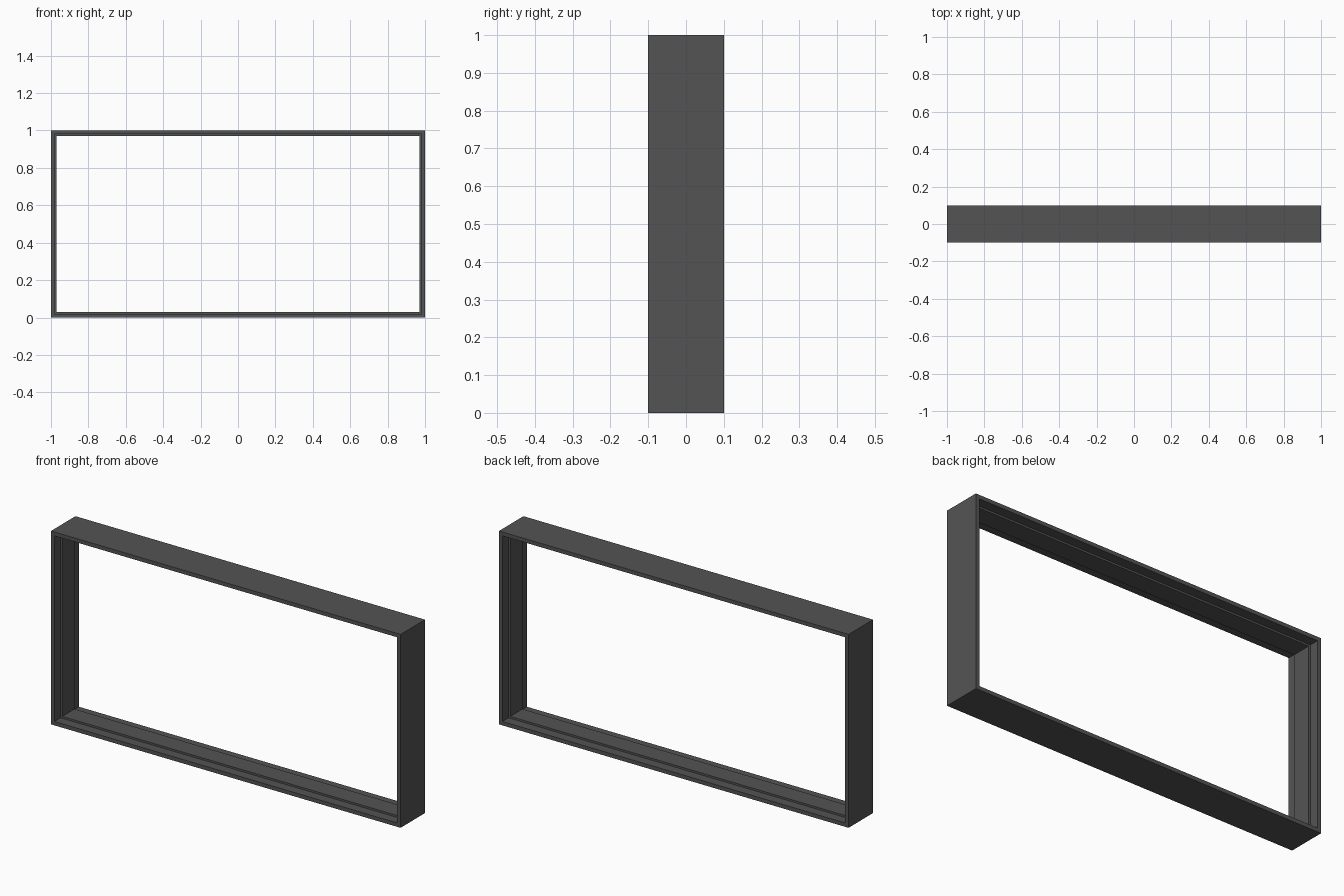
import bpy
import bmesh

if "Cube" in bpy.data.objects:
    bpy.data.objects.remove(bpy.data.objects["Cube"])

# One dark grey finish
mat = bpy.data.materials.new("dark grey")
mat.diffuse_color = (0.088, 0.088, 0.088, 1)
mat.use_nodes = True
mat.node_tree.nodes["Principled BSDF"].inputs["Base Color"].default_value = mat.diffuse_color

# Cross-section as (thickness inward, depth): thin edges, raised stop in the middle
PROFILE = [(0, -0.1), (0.02, -0.1), (0.02, -0.05), (0.03, -0.05),
           (0.03, 0.05), (0.02, 0.05), (0.02, 0.1), (0, 0.1)]
CORNERS = [(-1, 0), (1, 0), (1, 1), (-1, 1)]


def swept_frame(name):
    """Sweep the profile around the rectangle with mitred corners."""
    bm = bmesh.new()
    rings = []
    for x, z in CORNERS:
        sx = -1 if x > 0 else 1
        sz = -1 if z > 0.5 else 1
        rings.append([bm.verts.new((x + sx * t, y, z + sz * t)) for t, y in PROFILE])
    n = len(PROFILE)
    for i in range(4):
        a, b = rings[i], rings[(i + 1) % 4]
        for j in range(n):
            k = (j + 1) % n
            bm.faces.new((a[j], b[j], b[k], a[k]))
    bmesh.ops.recalc_face_normals(bm, faces=bm.faces)
    mesh = bpy.data.meshes.new(name)
    bm.to_mesh(mesh)
    bm.free()
    mesh.materials.append(mat)
    obj = bpy.data.objects.new(name, mesh)
    bpy.context.collection.objects.link(obj)
    return obj


# Window frame with centre stop
swept_frame("window_frame")
